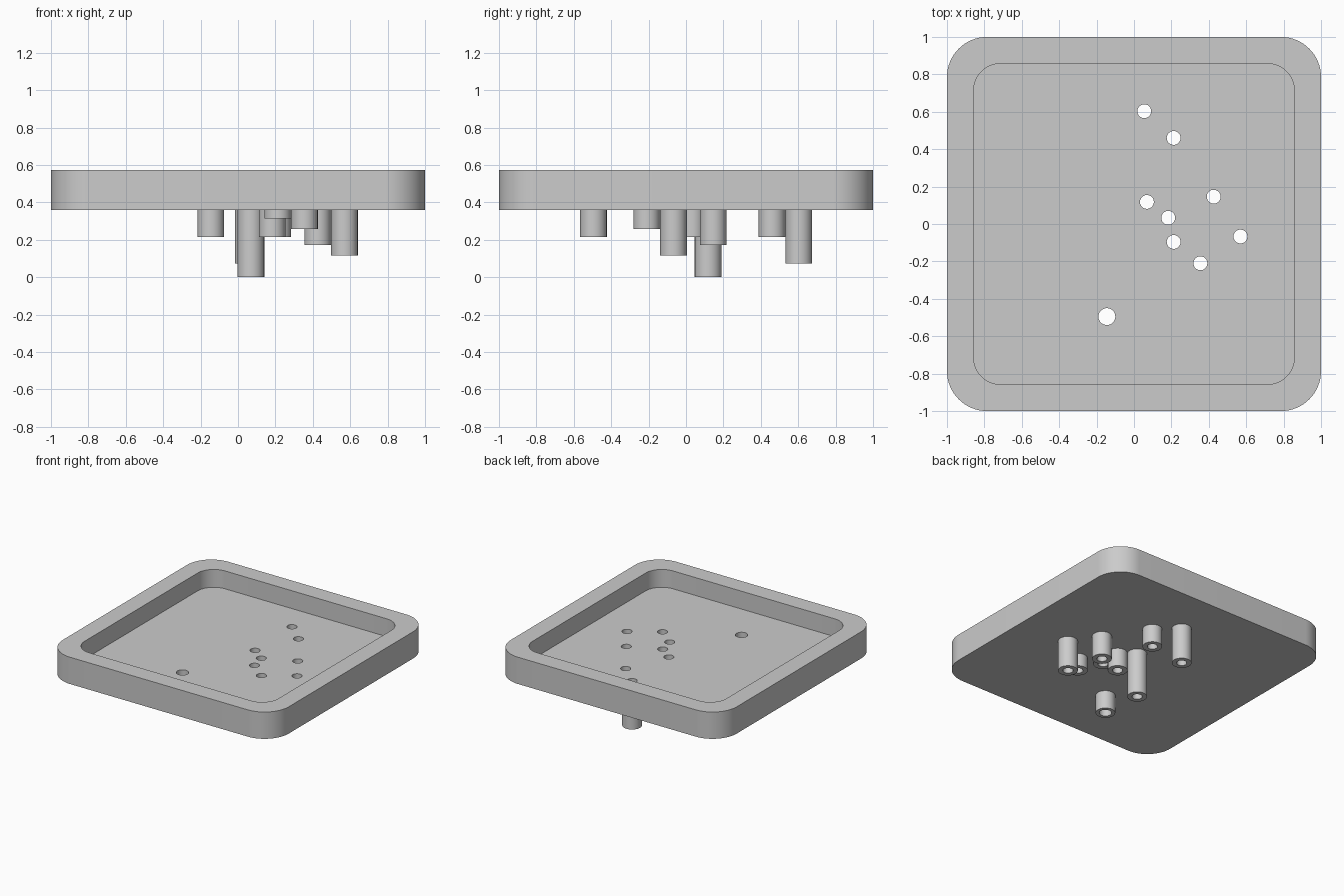
import bpy, bmesh, math
from mathutils import Vector

old = bpy.data.objects.get("Cube")
if old:
    bpy.data.objects.remove(old, do_unlink=True)

UNIT = 1 / 14
BASE = 0.36                 # underside of the tray
FLOOR = BASE + UNIT         # inner floor
TOP = BASE + 3 * UNIT       # rim

grey = bpy.data.materials.new("plain grey")
grey.use_nodes = True
grey.diffuse_color = (0.6, 0.6, 0.6, 1)
grey.node_tree.nodes["Principled BSDF"].inputs["Base Color"].default_value = (0.6, 0.6, 0.6, 1)


def make_object(name, bm):
    bmesh.ops.recalc_face_normals(bm, faces=bm.faces)
    mesh = bpy.data.meshes.new(name)
    bm.to_mesh(mesh)
    bm.free()
    mesh.materials.append(grey)
    obj = bpy.data.objects.new(name, mesh)
    bpy.context.collection.objects.link(obj)
    return obj


def rounded_slab(name, half, radius, z0, z1, steps=16):
    bm = bmesh.new()
    verts = []
    for corner in range(4):
        mid = math.radians(45 + 90 * corner)
        cx = math.copysign(half - radius, math.cos(mid))
        cy = math.copysign(half - radius, math.sin(mid))
        for i in range(steps + 1):
            a = mid + math.radians(90 * i / steps - 45)
            verts.append(bm.verts.new((cx + radius * math.cos(a), cy + radius * math.sin(a), z0)))
    face = bm.faces.new(verts)
    new = bmesh.ops.extrude_face_region(bm, geom=[face])["geom"]
    bmesh.ops.translate(bm, vec=(0, 0, z1 - z0), verts=[v for v in new if isinstance(v, bmesh.types.BMVert)])
    return make_object(name, bm)


def tube(name, x, y, bottom, bore, radius=UNIT):
    # Ring profile swept around the tube axis, open where it meets the tray
    bm = bmesh.new()
    profile = [(bore, BASE), (bore, bottom), (radius, bottom), (radius, BASE)]
    verts = [bm.verts.new((x + r, y, z)) for r, z in profile]
    edges = [bm.edges.new(pair) for pair in zip(verts, verts[1:])]
    bmesh.ops.spin(bm, geom=verts + edges, cent=(x, y, 0), axis=(0, 0, 1),
                   angle=math.tau, steps=48, use_duplicate=False)
    bmesh.ops.remove_doubles(bm, verts=bm.verts, dist=0.0001)
    return make_object(name, bm)


# Tubes: x, y, bottom height, bore radius
TUBES = [
    (0.055, 0.603, 0.073, 0.037),
    (0.212, 0.46, 0.215, 0.037),
    (0.069, 0.118, 0.0, 0.037),
    (0.183, 0.033, 0.215, 0.037),
    (0.212, -0.096, 0.315, 0.037),
    (0.426, 0.146, 0.172, 0.037),
    (0.569, -0.067, 0.115, 0.037),
    (0.355, -0.21, 0.258, 0.037),
    (-0.145, -0.495, 0.215, 0.045),
]
parts = [tube(f"tube_{i + 1}", *t) for i, t in enumerate(TUBES)]

# Tray body with a pocket and drilled holes
tray = rounded_slab("tray", 1, 3 * UNIT, BASE, TOP)
pocket = rounded_slab("pocket_cutter", 12 * UNIT, 2 * UNIT, FLOOR, TOP + 0.1)
bm = bmesh.new()
for x, y, _, bore in TUBES:
    made = bmesh.ops.create_cone(bm, cap_ends=True, segments=48, radius1=bore, radius2=bore, depth=0.3)
    bmesh.ops.translate(bm, vec=Vector((x, y, FLOOR)), verts=made["verts"])
drills = make_object("drill_cutter", bm)

for cutter in (pocket, drills):
    cutter.hide_render = True
    mod = tray.modifiers.new(cutter.name, "BOOLEAN")
    mod.operation = "DIFFERENCE"
    mod.solver = "EXACT"
    mod.object = cutter
bpy.context.view_layer.update()
cut_mesh = bpy.data.meshes.new_from_object(tray.evaluated_get(bpy.context.evaluated_depsgraph_get()))
tray.modifiers.clear()
tray.data = cut_mesh
for cutter in (pocket, drills):
    bpy.data.objects.remove(cutter, do_unlink=True)
parts.append(tray)

# Smooth curved walls, sharp rims
bpy.ops.object.select_all(action="DESELECT")
for obj in parts:
    obj.select_set(True)
bpy.context.view_layer.objects.active = tray
bpy.ops.object.shade_smooth_by_angle(angle=math.radians(30))
